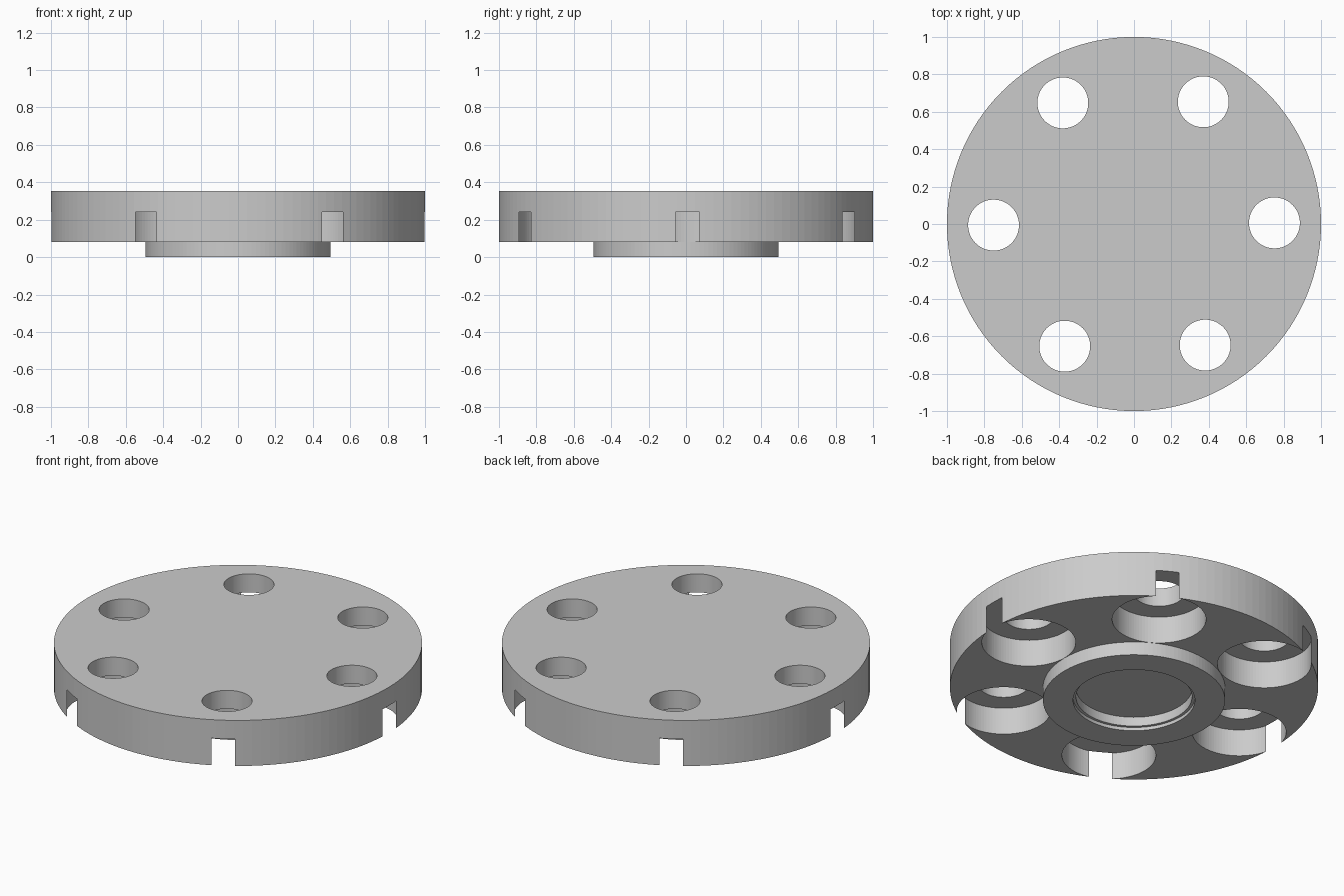
import bpy, bmesh
from math import cos, sin, pi, radians

cube = bpy.data.objects.get("Cube")
if cube:
    bpy.data.objects.remove(cube, do_unlink=True)

SEGMENTS = 128
BOTTOM, TOP = 0.08, 0.353
HOLE_COUNT, HOLE_RING, HOLE_TURN = 6, 0.751, radians(0.45)

grey = bpy.data.materials.new("plain grey")
grey.use_nodes = True
colour = (0.6, 0.6, 0.6, 1)
grey.diffuse_color = colour
grey.node_tree.nodes["Principled BSDF"].inputs["Base Color"].default_value = colour


def lathe(name, profile, centre=(0, 0), segments=SEGMENTS):
    """Turn a radius/height profile, starting and ending on the axis."""
    bm = bmesh.new()
    rings = []
    for r, z in profile:
        rings.append([bm.verts.new((centre[0] + r * cos(2 * pi * i / segments),
                                    centre[1] + r * sin(2 * pi * i / segments), z))
                      for i in range(segments)])
    for low, high in zip(rings, rings[1:]):
        for i in range(segments):
            j = (i + 1) % segments
            bm.faces.new((low[i], low[j], high[j], high[i]))
    bm.faces.new(rings[0])
    bm.faces.new(rings[-1])
    bmesh.ops.recalc_face_normals(bm, faces=bm.faces)
    mesh = bpy.data.meshes.new(name)
    bm.to_mesh(mesh)
    bm.free()
    mesh.materials.append(grey)
    obj = bpy.data.objects.new(name, mesh)
    bpy.context.collection.objects.link(obj)
    return obj


# Disc with a hub underneath, recessed in two steps
flange = lathe("flange_disc", [
    (0.315, 0.075), (0.315, 0.02), (0.331, 0.02), (0.331, 0),
    (0.4945, 0), (0.4945, BOTTOM), (1, BOTTOM), (1, TOP)])

# Stepped bolt holes; the wide lower bores break through the rim as notches
cutters = bpy.data.collections.new("hole_cutters")
bpy.context.scene.collection.children.link(cutters)
for k in range(HOLE_COUNT):
    a = HOLE_TURN + 2 * pi * k / HOLE_COUNT
    cutter = lathe(f"hole_cutter_{k + 1}", [
        (0.255, BOTTOM - 0.03), (0.255, 0.242), (0.136, 0.242), (0.136, TOP + 0.05)],
        (HOLE_RING * cos(a), HOLE_RING * sin(a)), 96)
    bpy.context.collection.objects.unlink(cutter)
    cutters.objects.link(cutter)
    cutter.hide_render = True
    cutter.hide_set(True)

cut = flange.modifiers.new("bolt_holes", 'BOOLEAN')
cut.operation = 'DIFFERENCE'
cut.solver = 'EXACT'
cut.operand_type = 'COLLECTION'
cut.collection = cutters
